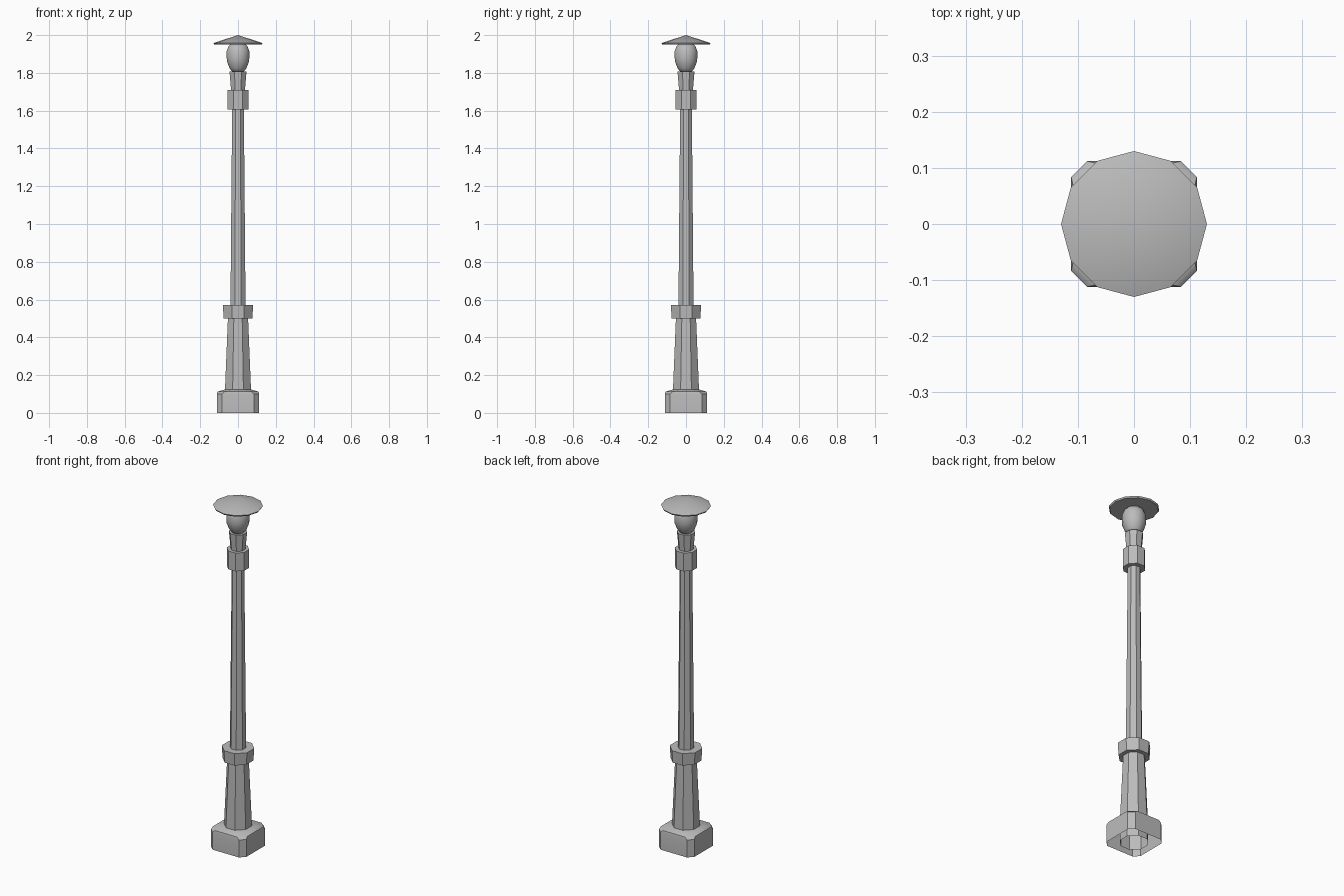
import bpy, bmesh, math

cube = bpy.data.objects.get("Cube")
if cube:
    bpy.data.objects.remove(cube)

grey = bpy.data.materials.new("painted_grey")
grey.use_nodes = True
COLOUR = (0.5, 0.5, 0.5, 1)
grey.diffuse_color = COLOUR
grey.node_tree.nodes["Principled BSDF"].inputs["Base Color"].default_value = COLOUR


def polygon(width, sides, z, turn=0.5):
    """Ring of a regular polygon; turn=0.5 puts flats on the axes."""
    r = width / math.cos(math.pi / sides) if turn else width
    return [(r * math.cos(math.tau * (i + turn) / sides),
             r * math.sin(math.tau * (i + turn) / sides), z) for i in range(sides)]


def cut_square(half, cut, z):
    """Square ring with its corners cut off, ordered like an octagon."""
    a = half - cut
    quarter = [(half, a), (a, half)]
    ring = []
    for _ in range(4):
        ring += [(x, y, z) for x, y in quarter]
        quarter = [(-y, x) for x, y in quarter]
    return ring


def loft(name, rings, bottom=True, top=True, angle=35):
    bm = bmesh.new()
    loops = [[bm.verts.new(p) for p in ring] for ring in rings]
    for low, high in zip(loops, loops[1:]):
        n = len(low)
        for i in range(n):
            j = (i + 1) % n
            bm.faces.new((low[i], low[j], high[j], high[i]))
    if bottom:
        bm.faces.new(loops[0][::-1])
    if top:
        bm.faces.new(loops[-1])
    bmesh.ops.remove_doubles(bm, verts=bm.verts, dist=0.0001)
    mesh = bpy.data.meshes.new(name)
    bm.to_mesh(mesh)
    bm.free()
    mesh.materials.append(grey)
    obj = bpy.data.objects.new(name, mesh)
    bpy.context.collection.objects.link(obj)
    bpy.ops.object.select_all(action='DESELECT')
    obj.select_set(True)
    bpy.context.view_layer.objects.active = obj
    bpy.ops.object.shade_smooth_by_angle(angle=math.radians(angle))
    return obj


def turned(name, profile, sides=8, turn=0.5, **options):
    return loft(name, [polygon(w, sides, z, turn) for w, z in profile], **options)


# Hollow plinth with cut corners and a gently sloping top
loft("plinth", [cut_square(0.112, 0.028, 0), cut_square(0.112, 0.028, 0.1),
                cut_square(0.109, 0.038, 0.112), polygon(0.066, 8, 0.125)],
     bottom=False, top=False)

# Tapered post sections and their collars
turned("lower_post", [(0.07, 0.0), (0.069, 0.12), (0.053, 0.51)], bottom=False)
turned("lower_collar", [(0.076, 0.5), (0.08, 0.57)])
turned("upper_post", [(0.04, 0.56), (0.031, 1.61)])
turned("upper_collar", [(0.055, 1.605), (0.055, 1.71)])
turned("lamp_neck", [(0.036, 1.7), (0.045, 1.808)])

# Rounded lamp bowl
turned("lamp_bowl", [(0.026, 1.8), (0.045, 1.825), (0.058, 1.86), (0.06, 1.88),
                     (0.06, 1.915), (0.05, 1.94), (0.035, 1.955)], sides=12, angle=60)

# Shallow conical roof with a thin rim
turned("lamp_roof", [(0.125, 1.95), (0.13, 1.958), (0.0, 2.0)],
       sides=12, turn=0, top=False)
